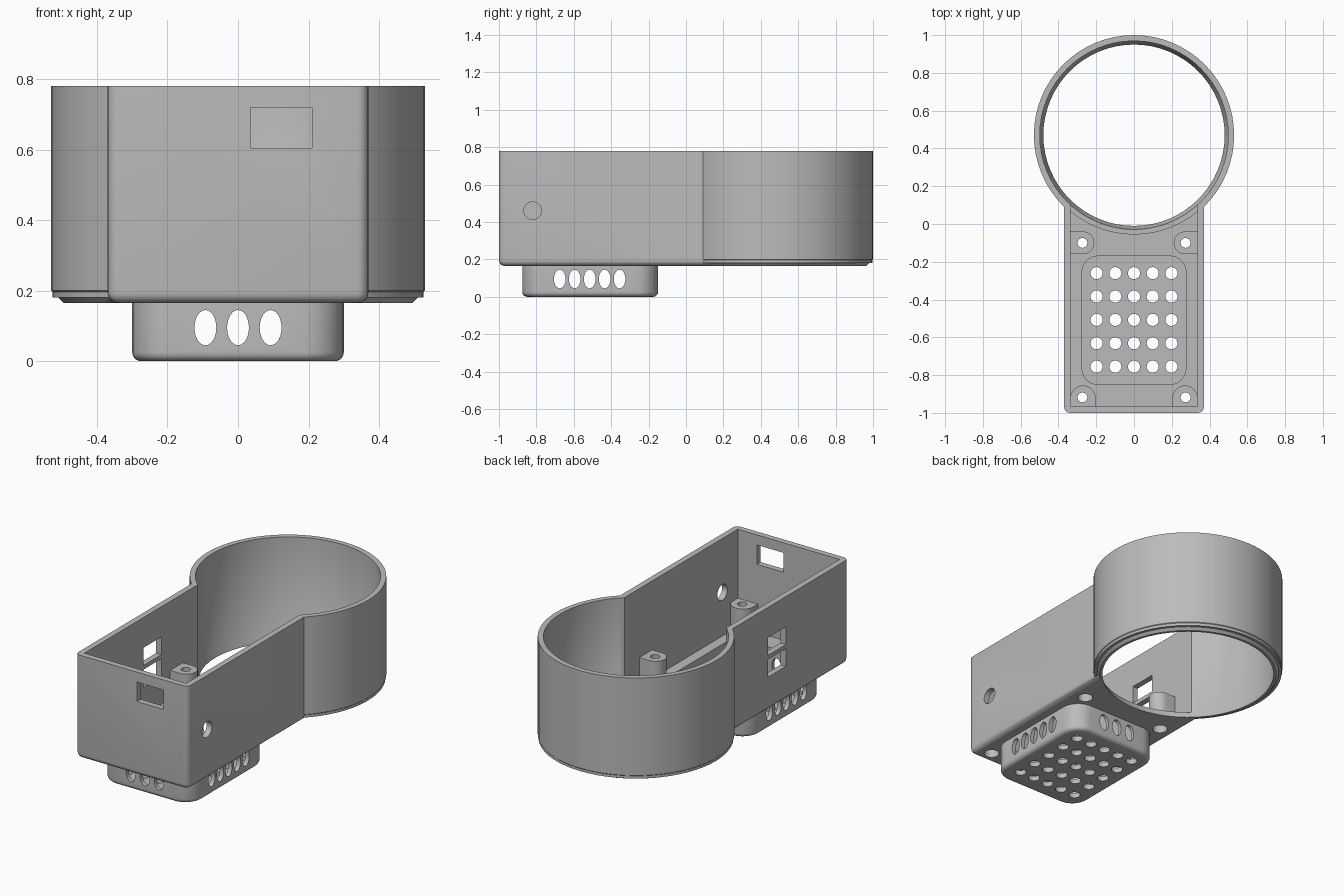
import bpy, bmesh, math

if "Cube" in bpy.data.objects:
    bpy.data.objects.remove(bpy.data.objects["Cube"])

CY = 0.47  # centre of the round cup along y


def rounded(x0, x1, y0, y1, r, z, n=8):
    """Rounded rectangle section at height z."""
    corners = [(x1 - r, y1 - r, 0), (x0 + r, y1 - r, 90),
               (x0 + r, y0 + r, 180), (x1 - r, y0 + r, 270)]
    return [(cx + r * math.cos(math.radians(a + 90 * i / n)),
             cy + r * math.sin(math.radians(a + 90 * i / n)), z)
            for cx, cy, a in corners for i in range(n + 1)]


def circle(r, z, n=64):
    return [(r * math.cos(2 * math.pi * i / n),
             CY + r * math.sin(2 * math.pi * i / n), z) for i in range(n)]


def tube(axis, a, b, u, v, ru, rv, n=24):
    """Elliptical bar from a to b along an axis, centred on (u, v)."""
    out = []
    for t in (a, b):
        ring = []
        for i in range(n):
            p = u + ru * math.cos(2 * math.pi * i / n)
            q = v + rv * math.sin(2 * math.pi * i / n)
            ring.append({'X': (t, p, q), 'Y': (p, t, q), 'Z': (p, q, t)}[axis])
        out.append(ring)
    return out


def block(x0, x1, y0, y1, z0, z1):
    return [[(x0, y0, z), (x1, y0, z), (x1, y1, z), (x0, y1, z)] for z in (z0, z1)]


def solid(name, lofts):
    """One mesh made of closed lofts, each a list of matching sections."""
    bm = bmesh.new()
    for sections in lofts:
        rings = [[bm.verts.new(p) for p in s] for s in sections]
        n = len(rings[0])
        for lo, hi in zip(rings, rings[1:]):
            for i in range(n):
                j = (i + 1) % n
                bm.faces.new((lo[i], lo[j], hi[j], hi[i]))
        bm.faces.new(rings[0][::-1])
        bm.faces.new(rings[-1])
    bmesh.ops.recalc_face_normals(bm, faces=bm.faces)
    me = bpy.data.meshes.new(name)
    bm.to_mesh(me)
    bm.free()
    ob = bpy.data.objects.new(name, me)
    bpy.context.collection.objects.link(ob)
    return ob


def combine(target, operation, lofts):
    tool = solid("tool", lofts)
    mod = target.modifiers.new("bool", 'BOOLEAN')
    mod.operation, mod.solver, mod.object = operation, 'EXACT', tool
    bpy.context.view_layer.objects.active = target
    bpy.ops.object.modifier_apply(modifier=mod.name)
    bpy.data.objects.remove(tool)


# soft-edged profile: (inset, height) pairs for a rounded bottom edge
def fillet(r, z0, steps=5):
    return [(r * (1 - math.sin(math.pi / 2 * k / steps)),
             z0 + r * (1 - math.cos(math.pi / 2 * k / steps)))
            for k in range(steps + 1)]


# long box with rounded lower edges
housing = solid("housing", [[
    rounded(-0.37 + d, 0.37 - d, -1 + d, 0.3 - d, 0.032 - d * 0.8, z, 5)
    for d, z in fillet(0.03, 0.165) + [(0, 0.78)]]])

# round cup with chamfered foot
combine(housing, 'UNION', [[circle(0.495, 0.165), circle(0.53, 0.2), circle(0.53, 0.78)]])

# box interior, low lip around the cup, cup interior
combine(housing, 'DIFFERENCE', [block(-0.335, 0.335, -0.965, 0.3, 0.2, 0.9)])
combine(housing, 'UNION', [[circle(0.526, 0.18), circle(0.526, 0.208)]])
combine(housing, 'DIFFERENCE', [[circle(0.48, 0.1), circle(0.48, 0.17),
                                 circle(0.499, 0.203), circle(0.499, 0.9)]])

# vented tray under the box
combine(housing, 'UNION', [[
    rounded(-0.3 + d, 0.3 - d, -0.875 + d, -0.15 - d, 0.11 - d, z)
    for d, z in fillet(0.025, 0.0) + [(0, 0.18)]]])
combine(housing, 'DIFFERENCE', [[
    rounded(-0.275, 0.275, -0.85, -0.17, 0.085, z) for z in (0.03, 0.25)]])

# screw posts: half-round, joined to the side and front walls
posts = []
for s in (-1, 1):
    arc = [math.pi * i / 16 for i in range(17)]
    back = [(s * (0.27 - 0.06 * math.sin(a)), -0.1 + 0.06 * math.cos(a)) for a in arc]
    back += [(s * 0.35, -0.16), (s * 0.35, -0.04)]
    front = [(s * 0.27 + 0.067 * math.cos(a), -0.922 + 0.067 * math.sin(a)) for a in arc]
    front += [(s * 0.27 - 0.067, -0.98), (s * 0.27 + 0.067, -0.98)]
    posts += [[[(x, y, z) for x, y in o] for z in (0.185, 0.37)] for o in (back, front)]
combine(housing, 'UNION', posts)

# screw holes with wider recesses below
spots = [(s * 0.273, y) for s in (-1, 1) for y in (-0.1, -0.918)]
combine(housing, 'DIFFERENCE', [tube('Z', 0.1, 0.5, x, y, 0.026, 0.026) for x, y in spots])
combine(housing, 'DIFFERENCE', [tube('Z', 0.1, 0.23, x, y, 0.042, 0.042) for x, y in spots])

# tray floor vents
combine(housing, 'DIFFERENCE', [
    tube('Z', -0.1, 0.1, -0.198 + 0.099 * i, -0.755 + 0.1237 * j, 0.032, 0.032)
    for i in range(5) for j in range(5)])

# tray side vents, through both walls
combine(housing, 'DIFFERENCE', [
    tube('Y', -1, 0, 0.0925 * i, 0.095, 0.031, 0.05) for i in (-1, 0, 1)])
combine(housing, 'DIFFERENCE', [
    tube('X', -0.4, 0.4, -0.515 + 0.08 * i, 0.095, 0.031, 0.05) for i in range(-2, 3)])

# wall openings: front window, right cable hole, two left windows
combine(housing, 'DIFFERENCE', [
    block(0.035, 0.21, -1.1, -0.9, 0.605, 0.72),
    tube('X', 0.3, 0.4, -0.82, 0.46, 0.047, 0.047),
    block(-0.4, -0.3, -0.41, -0.24, 0.495, 0.6),
    block(-0.4, -0.3, -0.41, -0.24, 0.365, 0.47)])

# single grey material
grey = bpy.data.materials.new("grey plastic")
grey.diffuse_color = (0.5, 0.5, 0.5, 1)
grey.use_nodes = True
grey.node_tree.nodes["Principled BSDF"].inputs["Base Color"].default_value = grey.diffuse_color
housing.data.materials.clear()
housing.data.materials.append(grey)
for p in housing.data.polygons:
    p.material_index = 0
bpy.ops.object.select_all(action='DESELECT')
housing.select_set(True)
bpy.context.view_layer.objects.active = housing
bpy.ops.object.shade_smooth_by_angle(angle=math.radians(30))
